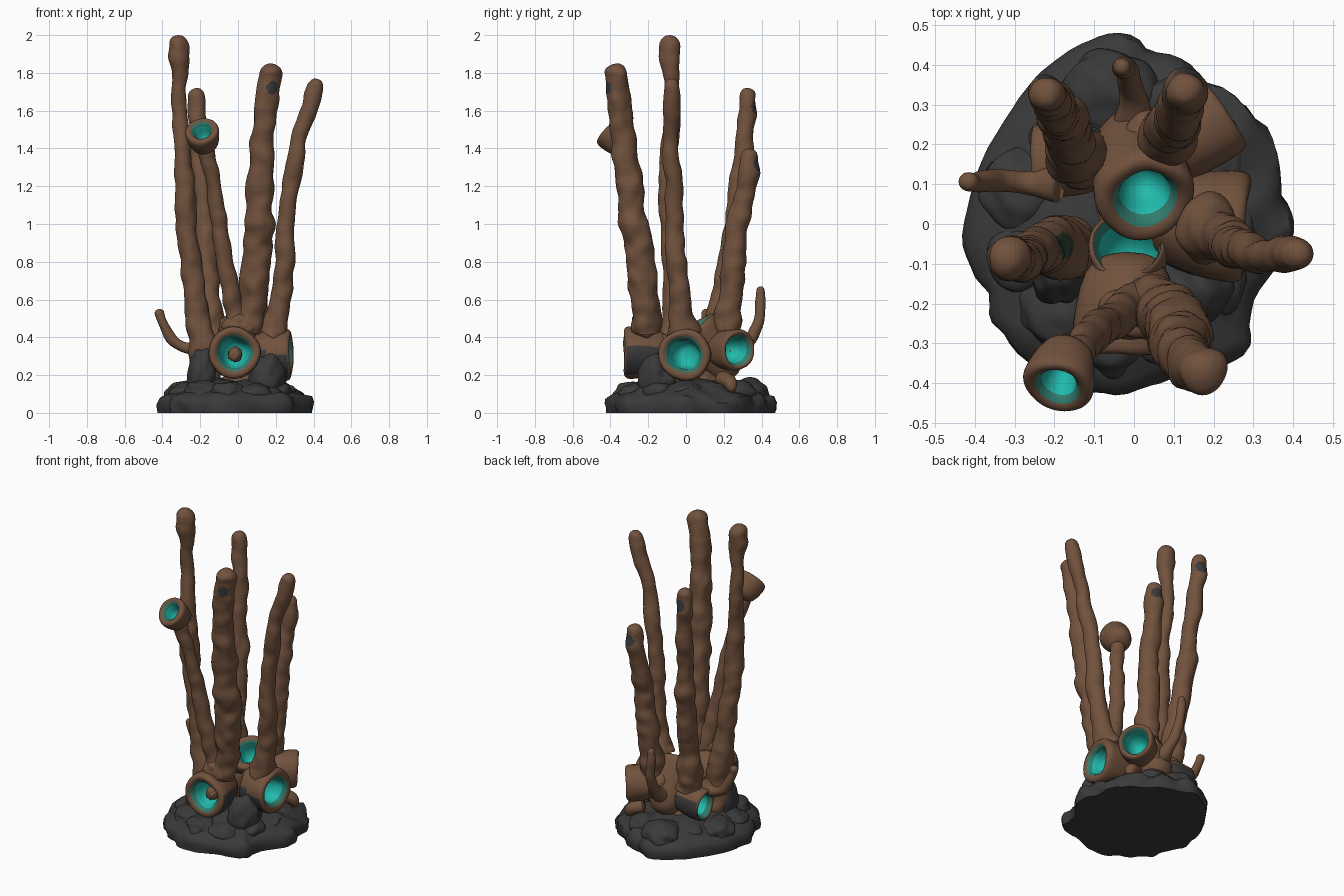
import bpy, bmesh, math, random
from mathutils import Vector, noise

random.seed(4)
if "Cube" in bpy.data.objects:
    bpy.data.objects.remove(bpy.data.objects["Cube"], do_unlink=True)


def make_material(name, colour):
    mat = bpy.data.materials.new(name)
    mat.use_nodes = True
    mat.diffuse_color = (*colour, 1)
    node = mat.node_tree.nodes["Principled BSDF"]
    node.inputs["Base Color"].default_value = (*colour, 1)
    node.inputs["Roughness"].default_value = 0.8
    return mat


MATERIALS = [make_material("brown", (0.168, 0.085, 0.047)),
             make_material("charcoal", (0.042, 0.042, 0.043)),
             make_material("teal", (0.015, 0.49, 0.41)),
             make_material("deep_teal", (0.03, 0.2, 0.155)),
             make_material("dark_green", (0.027, 0.06, 0.036))]
BROWN, CHARCOAL, TEAL, DEEP_TEAL, DARK_GREEN = range(len(MATERIALS))


def finish(bm, name, levels=0):
    bmesh.ops.recalc_face_normals(bm, faces=bm.faces)
    for face in bm.faces:
        face.smooth = True
    mesh = bpy.data.meshes.new(name)
    bm.to_mesh(mesh)
    bm.free()
    for mat in MATERIALS:
        mesh.materials.append(mat)
    obj = bpy.data.objects.new(name, mesh)
    bpy.context.collection.objects.link(obj)
    if levels:
        obj.modifiers.new("smooth", "SUBSURF").levels = levels
        obj.modifiers["smooth"].render_levels = levels
    return obj


def skin(bm, rings, start, end):
    """Bridge rings of points and close both ends. Faces come back per band."""
    loops = [[bm.verts.new(p) for p in ring] for ring in rings]
    count = len(loops[0])
    bands = []
    for low, high in zip(loops, loops[1:]):
        bands.append([bm.faces.new((low[i], low[(i + 1) % count], high[(i + 1) % count], high[i]))
                      for i in range(count)])
    for point, loop in ((start, loops[0]), (end, loops[-1])):
        tip = bm.verts.new(point)
        bands.append([bm.faces.new((loop[i], loop[(i + 1) % count], tip)) for i in range(count)])
    return bands


def spline(points, steps, closed=False):
    """Catmull-Rom samples through points of any dimension."""
    pts = [Vector(p) for p in points]
    pts = [pts[-1], *pts, pts[0], pts[1]] if closed else [pts[0], *pts, pts[-1]]
    out = []
    for a, b, c, d in zip(pts, pts[1:], pts[2:], pts[3:]):
        for s in range(steps):
            t = s / steps
            out.append(0.5 * (2 * b + (c - a) * t + (2 * a - 5 * b + 4 * c - d) * t ** 2
                              + (3 * b - a - 3 * c + d) * t ** 3))
    return out if closed else out + [pts[-1]]


def tube(name, points, spot=None, spot_stretch=1, spot_colour=CHARCOAL, sides=32, steps=28):
    """Knobbly finger through (x, y, z, radius) points, with a round tip."""
    samples = spline(points, steps)
    centres = []
    for s in samples:
        sway = noise.noise_vector(s.to_3d() * 6) * 0.012
        centres.append(s.to_3d() + Vector((sway.x, sway.y, 0)))
    tip = centres[-1]
    rings = []
    for i, (centre, sample) in enumerate(zip(centres[:-1], samples)):
        tangent = (centres[i + 1] - centres[max(i - 1, 0)]).normalized()
        side = Vector((0, 1, 0)).cross(tangent).normalized()
        other = tangent.cross(side)
        radius = sample[3]
        gap = (tip - centre).length
        if gap < radius:
            radius *= math.sqrt(1 - (1 - gap / radius) ** 2)
        radius *= 1 + 0.16 * noise.noise(centre * 9)
        ring = []
        for k in range(sides):
            angle = math.tau * k / sides
            out = side * math.cos(angle) + other * math.sin(angle)
            bump = 1 + 0.2 * noise.noise((centre + out * radius) * 13)
            ring.append(centre + out * radius * bump)
        rings.append(ring)
    bm = bmesh.new()
    skin(bm, rings, centres[0], tip)
    if spot:
        for face in bm.faces:
            offset = face.calc_center_median() - Vector(spot)
            offset.z /= spot_stretch
            if offset.length < 0.037:
                face.material_index = spot_colour
    return finish(bm, name)


def cup(name, rim, direction, radius, length, dark=None, hole=0.56, sides=24):
    """Rounded pouch whose lipped mouth faces the given direction."""
    turn = Vector(direction).to_track_quat("Z", "Y")
    rim = Vector(rim)
    depth = min(0.13, length * 0.7)
    outer = [(0.5, -length), (0.82, -0.85 * length), (0.95, -0.5 * length),
             (1.02, -0.3 * radius), (0.99, -0.08 * radius), (0.87, 0), (hole + 0.15, -0.04 * radius)]
    inner = [(hole, -0.28 * depth), (hole * 0.96, -0.45 * depth),
             (hole * 0.85, -0.7 * depth), (hole * 0.5, -0.95 * depth)]
    rings = []
    for r, t in outer + inner:
        ring = []
        for k in range(sides):
            angle = math.tau * k / sides
            point = Vector((math.cos(angle) * r * radius, math.sin(angle) * r * radius, t))
            point = rim + turn @ point
            ring.append(point + noise.noise_vector(point * 9) * 0.09 * radius)
        rings.append(ring)
    bm = bmesh.new()
    bands = skin(bm, rings, rim + turn @ Vector((0, 0, -length * 1.05)),
                 rim + turn @ Vector((0, 0, -depth)))
    lip = len(outer) - 1
    for index, band in enumerate(bands):
        for face in band:
            if index == lip:
                face.material_index = DEEP_TEAL
            elif index > lip and index != len(bands) - 2:
                face.material_index = TEAL
            elif dark and dark(face.calc_center_median()):
                face.material_index = CHARCOAL
    return finish(bm, name, 1)


def lump(name, centre, size, colour=CHARCOAL, rough=0.18):
    bm = bmesh.new()
    bmesh.ops.create_icosphere(bm, subdivisions=4, radius=1)
    centre, size = Vector(centre), Vector(size)
    for v in bm.verts:
        v.co = centre + v.co * size * (1 + rough * noise.noise(v.co * 1.8 + centre * 20))
    for face in bm.faces:
        face.material_index = colour
    return finish(bm, name)


# Rock slab: one outline, stacked and shrunk into a low mound
outline = [(-.07, .47), (.06, .43), (.19, .36), (.33, .24), (.37, .07), (.39, -.05), (.3, -.19),
           (.27, -.33), (.1, -.38), (-.05, -.43), (-.2, -.37), (-.33, -.28), (-.37, -.18),
           (-.42, -.05), (-.4, .1), (-.33, .25), (-.22, .39)]
edge = spline(outline, 5, closed=True)
rings = []
for z, scale in ((0, .99), (.02, 1), (.05, 1.01), (.08, .98), (.1, .91), (.115, .8), (.15, .66), (.17, .4)):
    ring = []
    for p in edge:
        point = Vector((p.x * scale, p.y * scale, z))
        wobble = noise.noise(point * 14) * 0.018
        ring.append(point + Vector((wobble, wobble, wobble if z > 0.02 else 0)))
    rings.append(ring)
bm = bmesh.new()
skin(bm, rings, (0, 0, 0), (0, 0, .17))
for face in bm.faces:
    face.material_index = CHARCOAL
slab = finish(bm, "rock_slab")
slab.select_set(True)
bpy.context.view_layer.objects.active = slab
bpy.ops.object.shade_smooth_by_angle(angle=math.radians(50))

# Boulders around the mound
for i in range(11):
    angle = math.tau * i / 11
    reach = random.uniform(.23, .27)
    size = random.uniform(.09, .11)
    lump(f"boulder_{i}", (reach * math.cos(angle) - .02, reach * 1.1 * math.sin(angle), .1),
         (size, size, random.uniform(.05, .075)))
lump("back_boulder", (-.06, .33, .1), (.12, .11, .08))
lump("left_boulder", (.15, -.155, .18), (.1, .1, .13))
lump("right_boulder", (-.19, -.1, .2), (.075, .1, .15))

# Pouches at the foot of the fingers
cup("front_cup", (-.02, -.33, .32), (0, -1, 0), .138, .25,
    dark=lambda p: p.z < .34 and abs(p.x + .02) > .075 and p.y > -.32)
lump("front_cup_knob", (-.015, -.235, .31), (.037, .04, .04), BROWN)
cup("left_cup", (.285, -.01, .31), (.99, -.1, .03), .14, .24,
    dark=lambda p: p.z < .32 and p.y < -.06 and p.x < .26)
cup("back_left_cup", (.23, .28, .33), (.82, .55, -.05), .11, .22, hole=.62)
cup("back_right_cup", (-.255, .16, .27), (-.97, -.02, -.1), .1, .2, hole=.65,
    dark=lambda p: p.z < .33 and p.y > .14 and p.x > -.25)
cup("centre_cup", (.03, .06, .48), (.1, -.5, .8), .125, .34, hole=.5)
cup("inner_cup", (-.02, -.05, .38), (-.1, .45, .9), .1, .2, hole=.74)
lump("hub", (.02, .05, .13), (.13, .16, .1), BROWN)
lump("front_web", (.02, -.22, .46), (.1, .075, .07), BROWN)
lump("back_web", (.04, .22, .33), (.07, .07, .11), BROWN)
tube("brown_root", [(.16, .2, .18, .045), (.21, .23, .16, .04), (.24, .24, .11, .025)])

# Tall fingers
tube("right_finger", [(-.17, -.06, .15, .08), (-.19, -.06, .38, .08), (-.23, -.06, .62, .06),
                      (-.27, -.08, 1, .055), (-.29, -.09, 1.4, .047), (-.315, -.07, 1.68, .035),
                      (-.31, -.08, 1.87, .053), (-.31, -.08, 2, .047)],
     spot=(-.17, -.055, .64), spot_stretch=4, spot_colour=DARK_GREEN)
tube("back_right_finger", [(-.13, .17, .35, .08), (-.14, .17, .43, .075), (-.15, .19, .62, .06),
                           (-.18, .26, 1, .055), (-.2, .3, 1.4, .05), (-.215, .32, 1.62, .045),
                           (-.22, .32, 1.72, .045)], spot=(-.21, .365, 1.62))
tube("front_finger", [(.04, -.21, .43, .08), (.08, -.22, .6, .075), (.11, -.27, 1, .073),
                      (.13, -.33, 1.4, .068), (.16, -.36, 1.68, .062), (.17, -.37, 1.85, .058)],
     spot=(.19, -.425, 1.72))
tube("left_finger", [(.18, -.01, .42, .08), (.205, -.02, .48, .07), (.235, -.04, .65, .055),
                     (.255, -.06, 1, .05), (.28, -.07, 1.23, .045), (.34, -.08, 1.5, .043),
                     (.4, -.07, 1.7, .044), (.41, -.07, 1.77, .042)])
tube("back_left_finger", [(.08, .22, .42, .07), (.09, .225, .52, .067), (.1, .25, .75, .062),
                          (.115, .28, 1, .057), (.13, .325, 1.25, .05), (.13, .33, 1.4, .05)],
     spot=(.14, .375, 1.31))

# Stalk carrying a high open cup
tube("cup_stalk", [(0, -.21, .45, .06), (-.03, -.23, .6, .05), (-.1, -.27, 1, .045),
                   (-.14, -.32, 1.25, .04), (-.165, -.345, 1.37, .045), (-.17, -.35, 1.41, .045)])
cup("stalk_cup", (-.195, -.415, 1.5), (-.2, -.68, .68), .092, .14, hole=.5)

# Thin side shoots
tube("right_shoot", [(-.19, .1, .37, .05), (-.26, .1, .345, .035), (-.34, .1, .38, .028),
                     (-.39, .1, .47, .025), (-.42, .11, .55, .025)])
tube("back_shoot", [(-.01, .2, .27, .06), (-.01, .32, .36, .035), (-.02, .385, .47, .028),
                    (-.03, .4, .58, .026), (-.03, .395, .67, .024)])
